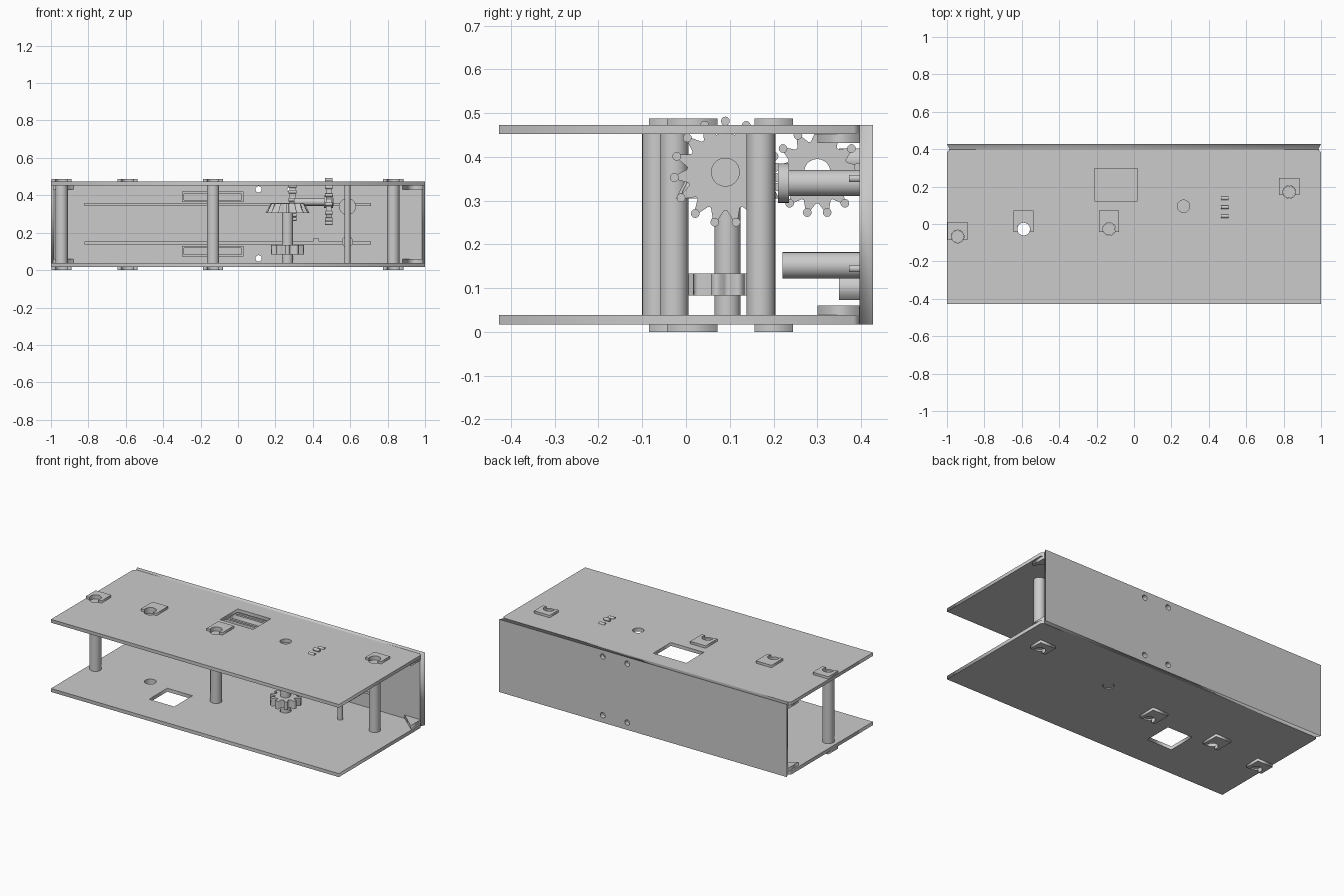
import bpy, bmesh
from math import sin, cos, pi, sqrt, asin
from mathutils import Matrix

if "Cube" in bpy.data.objects:
    bpy.data.objects.remove(bpy.data.objects["Cube"])

AXES = {'x': Matrix(((0, 0, 1, 0), (1, 0, 0, 0), (0, 1, 0, 0), (0, 0, 0, 1))),
        'y': Matrix(((1, 0, 0, 0), (0, 0, -1, 0), (0, 1, 0, 0), (0, 0, 0, 1))),
        'z': Matrix.Identity(4)}


def extrude(name, loops, lo, hi, axis='z', smooth=False):
    """Fill 2D loops (inner loops are holes) and extrude from lo to hi along an axis."""
    cu = bpy.data.curves.new(name, 'CURVE')
    cu.dimensions, cu.fill_mode, cu.extrude = '2D', 'BOTH', (hi - lo) / 2
    for loop in loops:
        sp = cu.splines.new('POLY')
        sp.points.add(len(loop) - 1)
        for p, (a, b) in zip(sp.points, loop):
            p.co = (a, b, 0, 1)
        sp.use_cyclic_u = True
    tmp = bpy.data.objects.new(name + "_tmp", cu)
    bpy.context.collection.objects.link(tmp)
    me = bpy.data.meshes.new_from_object(tmp.evaluated_get(bpy.context.evaluated_depsgraph_get()))
    bpy.data.objects.remove(tmp)
    bm = bmesh.new()
    bm.from_mesh(me)
    bmesh.ops.remove_doubles(bm, verts=bm.verts, dist=1e-5)
    bmesh.ops.transform(bm, matrix=AXES[axis], verts=bm.verts)
    i = 'xyz'.index(axis)
    for v in bm.verts:
        v.co[i] += (lo + hi) / 2
    bmesh.ops.recalc_face_normals(bm, faces=bm.faces)
    bm.to_mesh(me)
    bm.free()
    me.name = name
    ob = bpy.data.objects.new(name, me)
    bpy.context.collection.objects.link(ob)
    if smooth:
        bpy.ops.object.select_all(action='DESELECT')
        ob.select_set(True)
        bpy.context.view_layer.objects.active = ob
        bpy.ops.object.shade_smooth_by_angle(angle=0.6)
    return ob


def circle(a, b, r, n=28, start=0.0):
    return [(a + r * cos(start + 2 * pi * i / n), b + r * sin(start + 2 * pi * i / n)) for i in range(n)]


def rect(a0, a1, b0, b1):
    return [(a0, b0), (a1, b0), (a1, b1), (a0, b1)]


def gear(a, b, r_in, r_out, n, root=0.25, tip=0.12):
    pts = []
    for i in range(n):
        for f, r in ((-root, r_in), (-tip, r_out), (tip, r_out), (root, r_in)):
            t = pi / 2 + 2 * pi * (i + f) / n
            pts.append((a + r * cos(t), b + r * sin(t)))
    return pts


# post sockets: centre x, centre y, pad front y, pad back y
SOCKETS = [(-.943, -.067, -.085, .012), (-.59, -.027, -.043, .072),
           (-.133, -.027, -.043, .072), (.83, .171, .156, .245)]
R = .034

# top and bottom plates, each with its own window, socket holes and shaft hole
outline = [(-1, -.427), (1, -.427), (1, .383), (.985, .397), (-.985, .397), (-1, .383)]
holes = [circle(x, y, R) for x, y, _, _ in SOCKETS] + [circle(.265, .095, .033)]
extrude("bottom_plate", [outline, rect(-.46, -.285, -.225, -.045)] + holes, .017, .039)
extrude("top_plate", [outline, rect(-.21, .02, .122, .297)] + holes, .452, .473)

# back wall with bolt holes and chamfered inner ends
bolts = [circle(x, z, .017, 12) for x in (.11, .28) for z in (.063, .432)]
wall = extrude("back_wall", [rect(-1, 1, .017, .473)] + bolts, .397, .427, 'y')
for v in wall.data.vertices:
    if v.co.y < .4 and abs(v.co.x) > .99:
        v.co.x *= .985

# notched socket pads above and below
for i, (x, y, f, b) in enumerate(SOCKETS):
    h = y - f
    t0, t1 = -asin(h / R), pi + asin(h / R)
    notch = [(x + R * cos(t0 + (t1 - t0) * k / 20), y + R * sin(t0 + (t1 - t0) * k / 20)) for k in range(21)]
    pad = notch + [(x - .054, f), (x - .054, b), (x + .054, b), (x + .054, f)]
    extrude(f"socket_pad_bottom_{i}", [pad], .0, .017)
    extrude(f"socket_pad_top_{i}", [pad], .473, .488)

# support posts, the middle one eight-sided
for name, i in (("left_post", 0), ("right_post", 3)):
    extrude(name, [circle(*SOCKETS[i][:2], .033)], .025, .463, smooth=True)
extrude("middle_post", [circle(*SOCKETS[2][:2], .035, 8, pi / 8)], .025, .463)
extrude("thin_post", [circle(.585, .18, .016, 16)], .03, .462, smooth=True)

# mirrored fittings on the wall: rails, frames, corner gussets
for side, lo, fr, gz in (("lower", .137, .073, .039), ("upper", .343, .363, .432)):
    extrude(f"{side}_rail", [rect(-.82, .71, lo, lo + .015)], .372, .398, 'y')
    extrude(f"{side}_frame", [rect(-.3, .03, fr, fr + .056), rect(-.288, .018, fr + .011, fr + .045)],
            .35, .398, 'y')
    for s in (-1, 1):
        extrude(f"{side}_gusset_{'left' if s < 0 else 'right'}",
                [[(s * .99, .3), (s * .99, .397), (s * .88, .397)]], gz, gz + .021)
extrude("small_peg", [rect(.4, .432, .143, .168)], .372, .398, 'y')

# pegs standing out from the wall
extrude("lower_peg", [circle(.585, .152, .03)], .22, .398, 'y', True)
extrude("upper_peg", [circle(.585, .34, .03)], .23, .398, 'y', True)
extrude("upper_peg_flange", [circle(.585, .34, .045)], .21, .235, 'y', True)

# vertical shaft with pinion and tapered crown wheel
extrude("vertical_shaft", [circle(.265, .095, .03)], .019, .34, smooth=True)
extrude("pinion", [gear(.265, .095, .062, .09, 10, .3, .2), circle(.265, .095, .029)], .083, .133)
crown = extrude("crown_wheel", [gear(.265, .095, .085, .118, 16)], .305, .355)
for v in crown.data.vertices:
    if v.co.z > .33:
        v.co.x = .265 + (v.co.x - .265) * .78
        v.co.y = .095 + (v.co.y - .095) * .78


def pin_gear(name, x, y, z, r, n, bore, half, turn):
    """Toothed disc on an x axis with a round pin on each tooth tip."""
    extrude(name, [gear(y, z, r * .75, r, n, .42, .07), circle(y, z, bore)], x - half * .7, x + half * .7, 'x')
    for i in range(n):
        t = pi / 2 + 2 * pi * i / n
        extrude(f"{name}_pin_{i}", [circle(y + r * cos(t), z + r * sin(t), .01, 12)],
                x - half, x + half, 'x', True)


# drive wheel on its horizontal shaft, and the open-bored idler wheel behind
pin_gear("drive_wheel", .485, .09, .365, .117, 15, .02, .02, 0)
extrude("drive_hub", [circle(.09, .365, .033), circle(.09, .365, .019)], .46, .507, 'x', True)
extrude("drive_shaft", [circle(.09, .365, .02)], .3, .51, 'x', True)
pin_gear("idler_wheel", .292, .3, .365, .095, 13, .03, .022, 0)
